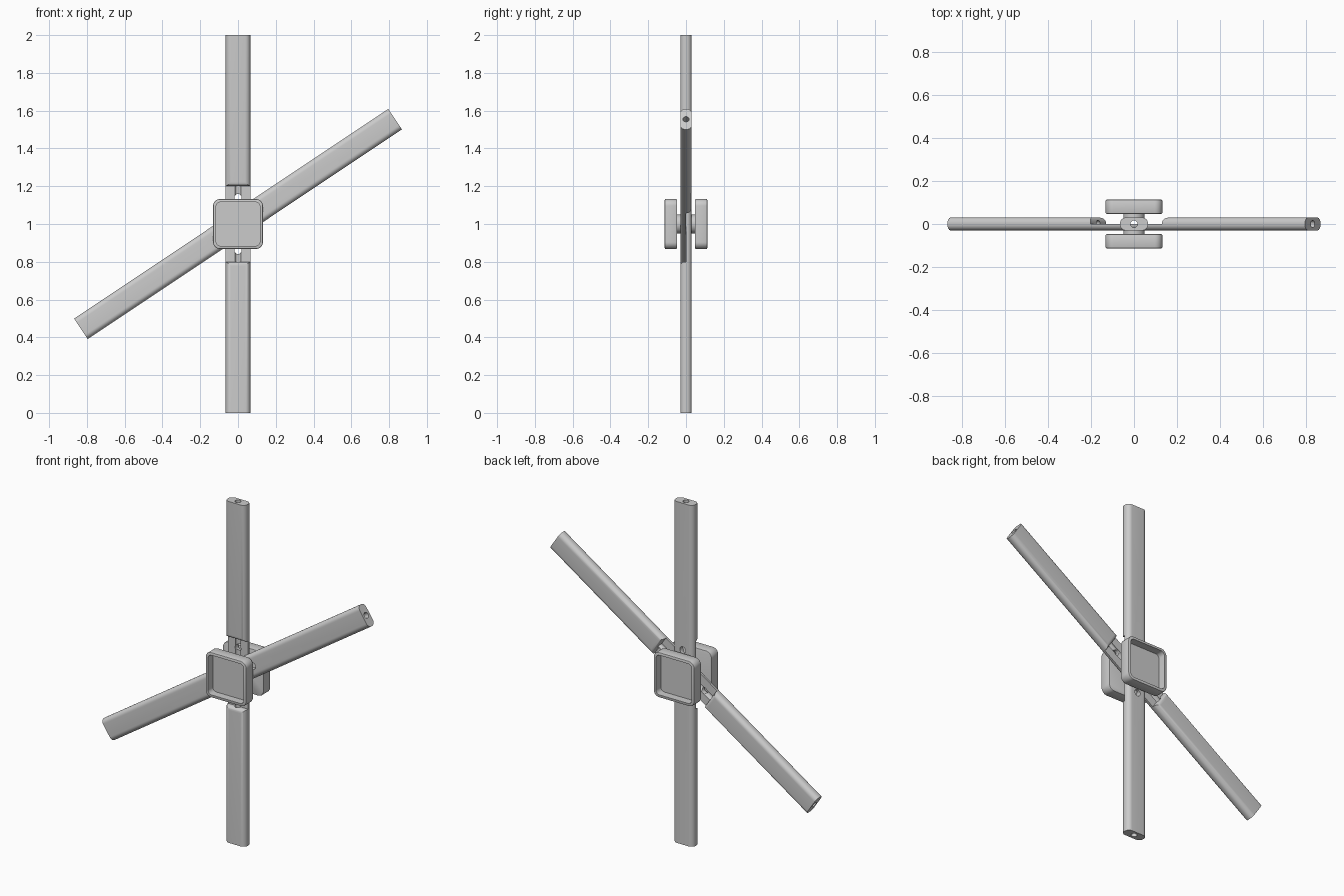
import bpy, bmesh, math
from mathutils import Matrix, Vector

if "Cube" in bpy.data.objects:
    bpy.data.objects.remove(bpy.data.objects["Cube"], do_unlink=True)

grey = bpy.data.materials.new("plain grey")
grey.use_nodes = True
COLOUR = (0.6, 0.6, 0.6, 1)
grey.diffuse_color = COLOUR
grey.node_tree.nodes["Principled BSDF"].inputs["Base Color"].default_value = COLOUR

CENTRE = Matrix.Translation((0, 0, 1))
TO_Y = Matrix.Rotation(math.radians(90), 4, 'X')     # turns +z into -y


def rounded_rect(hx, hy, r, steps=8):
    """Outline of a rectangle with rounded corners."""
    pts = []
    for k, (sx, sy) in enumerate([(1, 1), (-1, 1), (-1, -1), (1, -1)]):
        for i in range(steps + 1):
            a = math.pi / 2 * (k + i / steps)
            pts.append((sx * (hx - r) + r * math.cos(a), sy * (hy - r) + r * math.sin(a)))
    return pts


def circle(r, n=32):
    return [(r * math.cos(2 * math.pi * i / n), r * math.sin(2 * math.pi * i / n)) for i in range(n)]


def prism(name, outline, z0, z1, matrix=Matrix()):
    """Extrude an outline from z0 to z1, then transform it."""
    bm = bmesh.new()
    face = bm.faces.new([bm.verts.new((x, y, z0)) for x, y in outline])
    ext = bmesh.ops.extrude_face_region(bm, geom=[face])
    top = [v for v in ext["geom"] if isinstance(v, bmesh.types.BMVert)]
    bmesh.ops.translate(bm, verts=top, vec=Vector((0, 0, z1 - z0)))
    bmesh.ops.recalc_face_normals(bm, faces=bm.faces)
    bm.transform(matrix)
    me = bpy.data.meshes.new(name)
    bm.to_mesh(me)
    bm.free()
    me.materials.append(grey)
    ob = bpy.data.objects.new(name, me)
    bpy.context.collection.objects.link(ob)
    return ob


def activate(ob):
    bpy.ops.object.select_all(action='DESELECT')
    ob.select_set(True)
    bpy.context.view_layer.objects.active = ob


def cut(ob, cutter):
    activate(ob)
    mod = ob.modifiers.new("cut", 'BOOLEAN')
    mod.operation, mod.solver, mod.object = 'DIFFERENCE', 'EXACT', cutter
    bpy.ops.object.modifier_apply(modifier=mod.name)
    bpy.data.objects.remove(cutter, do_unlink=True)


def smooth(ob):
    activate(ob)
    bpy.ops.object.shade_smooth_by_angle(angle=math.radians(35))


def notch_outline():
    """Half-lap recess seen from the side, with rounded shoulders."""
    half, r, depth = 0.2, 0.022, 0.03
    side = [(half, 0)]
    for i in range(9):
        a = math.pi / 2 * i / 8
        side.append((half + r * (1 - math.cos(a)), depth - r + r * math.sin(a)))
    side.append((half + r, depth + 0.02))
    return side + [(-x, y) for x, y in reversed(side)]


def bar(name, matrix):
    ob = prism(name, rounded_rect(0.065, 0.03, 0.027), -1, 1)
    # recess: outline x runs along the bar, outline y points to the front
    frame = Matrix(((0, 0, 1, 0), (0, -1, 0, 0), (1, 0, 0, 0), (0, 0, 0, 1)))
    cut(ob, prism("notch", notch_outline(), -0.1, 0.1, frame))
    # bore along the axis, and two cross holes in the recess
    cut(ob, prism("bore", circle(0.0165), -1.1, 1.1))
    for s in (-1, 1):
        cut(ob, prism("hole", circle(0.019), -0.1, 0.1, Matrix.Translation((0, 0, s * 0.14)) @ TO_Y))
    ob.data.transform(CENTRE @ matrix)
    smooth(ob)


# crossed bars, lapped into each other
bar("upright_bar", Matrix())
bar("slanted_bar", Matrix.Rotation(math.radians(56.3), 4, 'Y') @ Matrix.Rotation(math.pi, 4, 'Z'))

# square trays on short stems, front and back
for side, turn in (("front", 0), ("back", math.pi)):
    place = CENTRE @ Matrix.Rotation(turn, 4, 'Z') @ TO_Y
    tray = prism(side + "_tray", rounded_rect(0.132, 0.132, 0.036), 0.047, 0.113, place)
    activate(tray)
    bev = tray.modifiers.new("soft edges", 'BEVEL')
    bev.width, bev.segments, bev.angle_limit = 0.005, 2, math.radians(40)
    bpy.ops.object.modifier_apply(modifier=bev.name)
    cut(tray, prism("hollow", rounded_rect(0.116, 0.116, 0.024), 0.068, 0.2, place))
    smooth(tray)
    smooth(prism(side + "_stem", circle(0.05), 0.028, 0.05, place))
